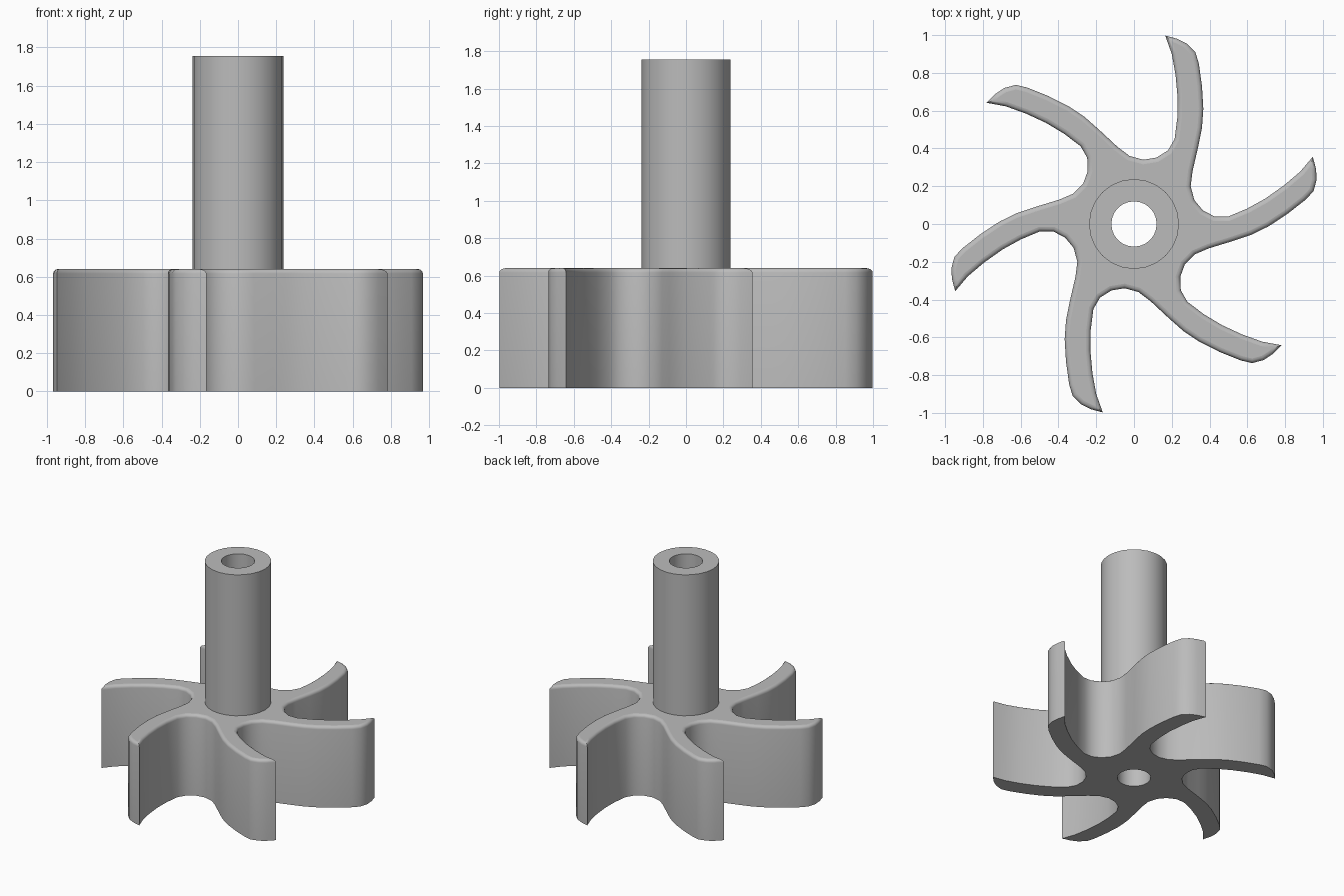
import bpy, bmesh, math
from mathutils import Vector, Matrix

if "Cube" in bpy.data.objects:
    bpy.data.objects.remove(bpy.data.objects["Cube"], do_unlink=True)

BLADES, SIDES = 6, 24
BORE_R, SHAFT_R = 0.12, 0.238
BODY_H, TOP_H, FILLET = 0.64, 1.755, 0.024

grey = bpy.data.materials.new("plain grey")
grey.use_nodes = True
colour = (0.5, 0.5, 0.5, 1)
grey.diffuse_color = colour
grey.node_tree.nodes["Principled BSDF"].inputs["Base Color"].default_value = colour


def circle(radius):
    steps = [2 * math.pi * i / SIDES for i in range(SIDES)]
    return [Vector((radius * math.cos(a), radius * math.sin(a))) for a in steps]


def inset(points, depth):
    """Move a counter-clockwise outline inward by an even depth."""
    result = []
    for i, p in enumerate(points):
        before = (p - points[i - 1]).normalized()
        after = (points[(i + 1) % len(points)] - p).normalized()
        n1, n2 = Vector((-before.y, before.x)), Vector((-after.y, after.x))
        result.append(p + (n1 + n2) * depth / max(1 + n1.dot(n2), 0.35))
    return result


def add_loop(bm, points, z):
    verts = [bm.verts.new((p.x, p.y, z)) for p in points]
    for i, v in enumerate(verts):
        bm.edges.new((verts[i - 1], v))
    return verts


def bridge(bm, low, high):
    for i in range(len(low)):
        bm.faces.new((low[i - 1], low[i], high[i], high[i - 1]))


def cap(bm, outer, inner):
    edges = [bm.edges.get((ring[i - 1], ring[i]))
             for ring in (outer, inner) for i in range(len(ring))]
    bmesh.ops.triangle_fill(bm, edges=edges, use_beauty=True)


def finish(bm, name):
    bmesh.ops.recalc_face_normals(bm, faces=bm.faces)
    for face in bm.faces:
        face.smooth = True
    # keep flat ends and blade tips crisp
    for edge in bm.edges:
        flat_ends = [abs(f.normal.z) > 0.999 for f in edge.link_faces]
        sharp = edge.calc_face_angle(0) > math.radians(40)
        edge.smooth = not (sharp or len(set(flat_ends)) > 1)
    mesh = bpy.data.meshes.new(name)
    bm.to_mesh(mesh)
    bm.free()
    mesh.materials.append(grey)
    obj = bpy.data.objects.new(name, mesh)
    bpy.context.collection.objects.link(obj)
    return obj


# One curved blade: outer side, sharp tip, inner side, valley
blade = [(0.30, 0.20), (0.31, 0.28), (0.34, 0.41), (0.36, 0.51), (0.367, 0.61),
         (0.36, 0.73), (0.343, 0.85), (0.325, 0.91), (0.28, 0.955), (0.23, 0.98),
         (0.165, 0.998), (0.20, 0.90), (0.22, 0.79), (0.231, 0.67), (0.229, 0.56),
         (0.215, 0.45), (0.18, 0.39), (0.12, 0.352), (0.05, 0.34)]
outline = []
for k in range(BLADES):
    turn = Matrix.Rotation(2 * math.pi * k / BLADES, 2)
    outline += [turn @ Vector(p) for p in blade]

# Impeller with a rounded top rim and a centre bore
bm = bmesh.new()
rings = [add_loop(bm, outline, 0)]
for step in range(5):
    a = math.pi / 2 * step / 4
    z = BODY_H - FILLET * (1 - math.sin(a))
    rings.append(add_loop(bm, inset(outline, FILLET * (1 - math.cos(a))), z))
for low, high in zip(rings, rings[1:]):
    bridge(bm, low, high)
bore = [add_loop(bm, circle(BORE_R), z) for z in (0, BODY_H)]
bridge(bm, *bore)
cap(bm, rings[0], bore[0])
cap(bm, rings[-1], bore[1])
finish(bm, "impeller_blades")

# Hollow shaft standing on the impeller
bm = bmesh.new()
outer = [add_loop(bm, circle(SHAFT_R), z) for z in (BODY_H, TOP_H)]
inner = [add_loop(bm, circle(BORE_R), z) for z in (BODY_H, TOP_H)]
bridge(bm, *outer)
bridge(bm, *inner)
bridge(bm, outer[1], inner[1])
finish(bm, "hollow_shaft")
